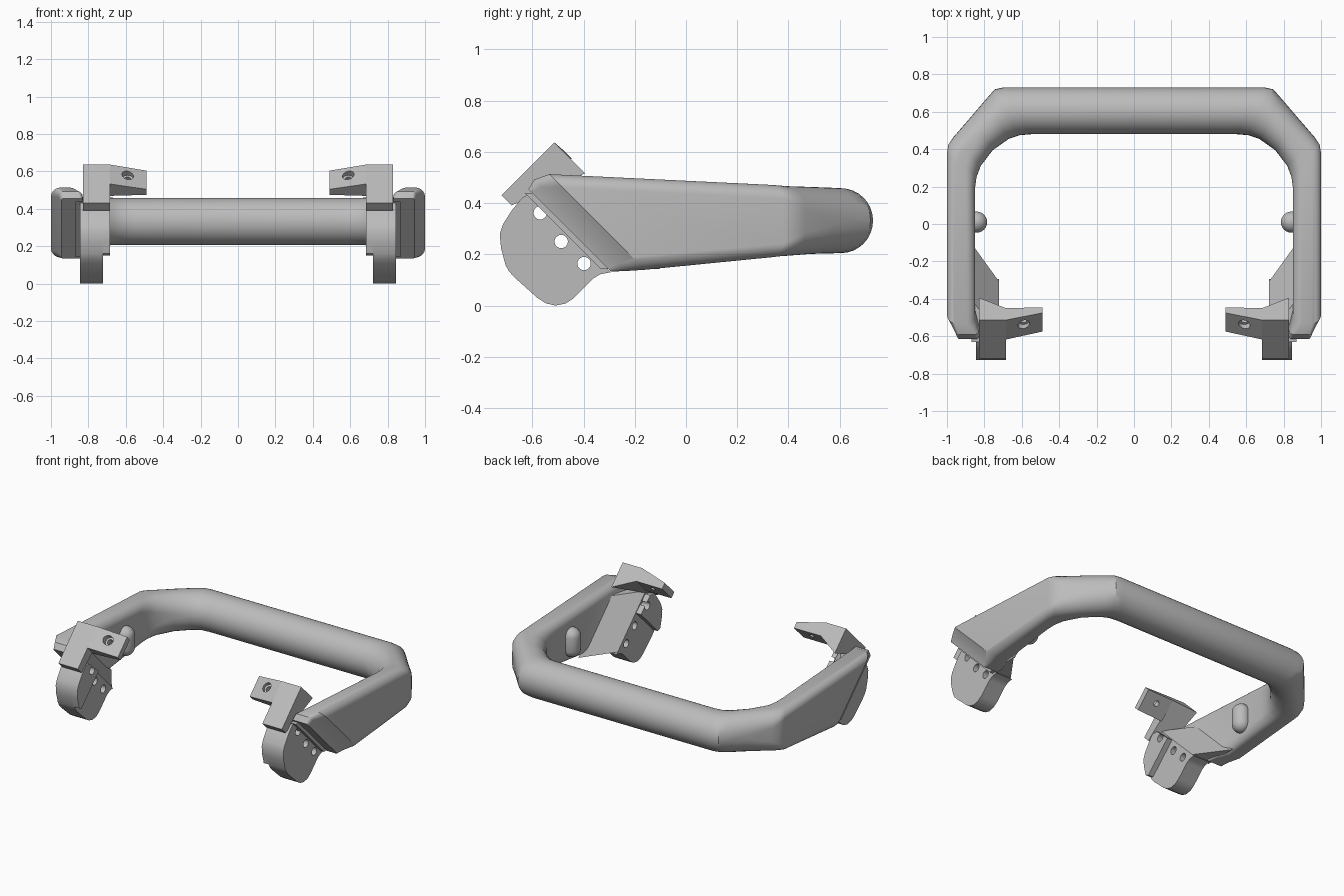
import bpy, bmesh, math
from mathutils import Vector

cube = bpy.data.objects.get("Cube")
if cube:
    bpy.data.objects.remove(cube, do_unlink=True)

grey = bpy.data.materials.new("matte grey")
grey.use_nodes = True
grey.diffuse_color = (0.5, 0.5, 0.5, 1)
grey.node_tree.nodes["Principled BSDF"].inputs["Base Color"].default_value = (0.5, 0.5, 0.5, 1)


def finish(name, bm, cutters=()):
    """Turn a bmesh into a smooth-by-angle object, drilled and mirrored across x."""
    bmesh.ops.remove_doubles(bm, verts=bm.verts, dist=0.0005)
    bmesh.ops.recalc_face_normals(bm, faces=bm.faces)
    mesh = bpy.data.meshes.new(name)
    bm.to_mesh(mesh)
    bm.free()
    ob = bpy.data.objects.new(name, mesh)
    bpy.context.collection.objects.link(ob)
    mesh.materials.append(grey)
    for c in cutters:
        mod = ob.modifiers.new("hole", 'BOOLEAN')
        mod.operation, mod.solver, mod.object = 'DIFFERENCE', 'EXACT', c
    mir = ob.modifiers.new("mirror", 'MIRROR')
    mir.use_axis[0] = True
    mir.merge_threshold = 0.001
    bpy.ops.object.select_all(action='DESELECT')
    ob.select_set(True)
    bpy.context.view_layer.objects.active = ob
    bpy.ops.object.shade_smooth_by_angle(angle=math.radians(28))
    return ob


def loft(rings, cap_start=True):
    bm = bmesh.new()
    rows = [[bm.verts.new(p) for p in ring] for ring in rings]
    n = len(rows[0])
    for a, b in zip(rows, rows[1:]):
        for i in range(n):
            j = (i + 1) % n
            bm.faces.new((a[i], a[j], b[j], b[i]))
    if cap_start:
        bm.faces.new(rows[0])
    bm.faces.new(rows[-1])
    return bm


def drill(name, centre, axis, radius, depth):
    bpy.ops.mesh.primitive_cylinder_add(vertices=24, radius=radius, depth=depth, location=centre)
    ob = bpy.context.object
    ob.name = name
    ob.rotation_euler = Vector(axis).to_track_quat('Z', 'Y').to_euler()
    ob.hide_render = True
    ob.hide_set(True)
    ob.display_type = 'WIRE'
    return ob


# Handle: rounded section swept from the bar, round the corner, to the slanted arm end
def section(ox, oy, ix, iy, lo, hi, fx, rz, lean=0):
    half = math.hypot(ox - ix, oy - iy) / 2
    h = (hi - lo) / 2
    rx, rz = fx * half, min(rz, h)
    ring = []
    for k, (sx, sz) in enumerate(((1, 1), (-1, 1), (-1, -1), (1, -1))):
        for s in range(9):
            a = (k + s / 8) * math.pi / 2
            t = (sx * (half - rx) + rx * math.cos(a)) / half
            z = (lo + hi) / 2 + sz * (h - rz) + rz * math.sin(a)
            x = (ox + ix) / 2 + t * (ox - ix) / 2
            y = (oy + iy) / 2 + t * (oy - iy) / 2 - lean * z
            ring.append((x, y, z))
    return ring


stations = [
    (0, .73, 0, .48, .205, .458, 1, .13),
    (.70, .73, .55, .48, .205, .458, 1, .13),
    (.745, .72, .61, .475, .205, .459, 1, .13),
    (.78, .68, .67, .455, .204, .460, 1, .125),
    (.87, .575, .755, .395, .202, .463, .95, .115),
    (.965, .465, .82, .31, .195, .466, .85, .09),
    (.992, .425, .842, .25, .192, .469, .75, .07),
    (1, .38, .85, .19, .187, .472, .68, .055),
    (1, -.02, .85, -.02, .14, .513, .66, .05, 1),
    (.96, -.10, .83, -.10, .135, .492, .4, .03, 1),
    (.945, -.16, .83, -.16, .133, .455, .2, .012, 1),
]
finish("handle", loft([section(*s) for s in stations], cap_start=False))


# Mounting ears with three through holes
def prism_x(profile, x0, x1):
    return loft([[(x, y, z) for y, z in profile] for x in (x0, x1)])


holes = [drill("ear_drill", (.77, y, z), (1, 0, 0), .026, .5)
         for y, z in ((-.569, .362), (-.487, .25), (-.398, .164))]

ear = [(-.64, .42), (-.678, .374), (-.713, .32), (-.727, .28), (-.722, .225), (-.705, .16),
       (-.692, .135), (-.667, .108), (-.58, .03), (-.547, .009), (-.51, 0), (-.47, .008),
       (-.437, .03), (-.36, .107), (-.335, .122), (-.295, .13), (-.605, .44)]
finish("ear", prism_x(ear, .722, .845), holes)

pad = [(-.60, .42), (-.64, .42), (-.678, .374), (-.713, .32), (-.727, .28),
       (-.722, .225), (-.705, .16), (-.68, .15), (-.50, .33)]
finish("ear_pad", prism_x(pad, .685, .73), holes[:1])

# Sloped web blending the ear into the arm
web = [(.87, .04), (.722, -.165), (.722, -.19), (.87, -.19)]
finish("ear_web", loft([[(x, t - z, z) for x, t in web] for z in (.142, .44)]))


# Clip, laid out in its own tilted frame: u up the slope, d into the slope
def tilted(x, u, d):
    k = math.sqrt(.5)
    return (x, -.72 + k * (u + d), .43 + k * (u - d))


def slab(x, u0, u1, top, front, back):
    return [tilted(x, u0, top), tilted(x, u1, top), tilted(x, u1, back), tilted(x, u0, front)]


finish("clip_body", loft([slab(.83, 0, .292, 0, .055, .17),
                          slab(.685, 0, .292, 0, .055, .09)]))

slope = Vector(tilted(0, 0, 1)) - Vector(tilted(0, 0, 0))
screw = [drill("screw_drill", tilted(.59, .235, .05), slope, .018, .3),
         drill("screw_recess", tilted(.59, .235, .0), slope, .031, .11)]
finish("clip_tab", loft([slab(.685, .145, .292, 0, .09, .09),
                         slab(.49, .155, .296, .05, .092, .092)]), screw)

# Capsule-shaped knob on the inner side of each arm
bm = bmesh.new()
bmesh.ops.create_uvsphere(bm, u_segments=24, v_segments=13, radius=.057)
for v in bm.verts:
    v.co.z += math.copysign(.04, v.co.z)
    v.co += Vector((.842, .01, .3))
finish("knob", bm)
